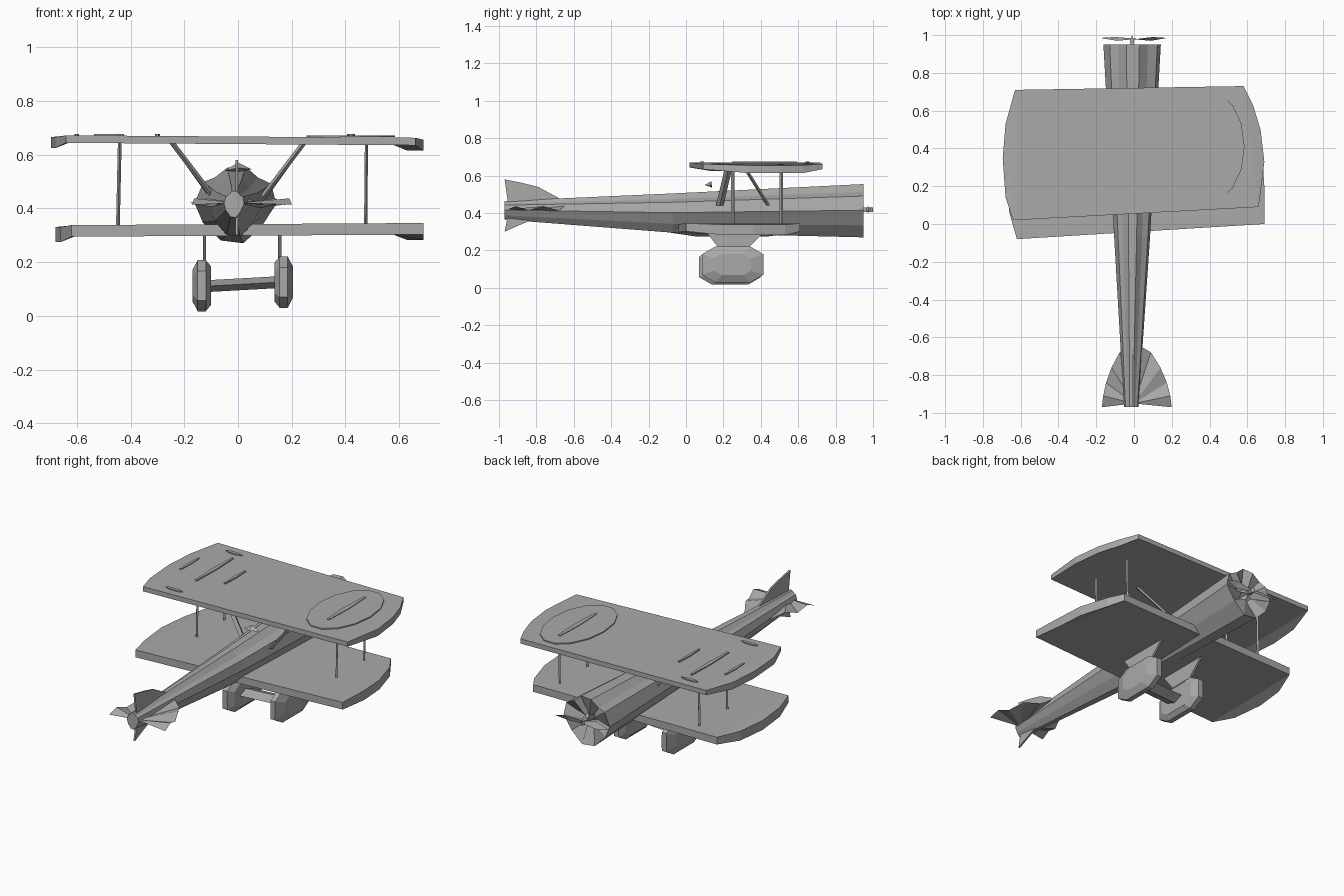
import bpy, bmesh, math
from mathutils import Vector

cube = bpy.data.objects.get("Cube")
if cube:
    bpy.data.objects.remove(cube)

grey = bpy.data.materials.new("plain_grey")
grey.use_nodes = True
COLOUR = (0.4, 0.4, 0.4, 1)
grey.diffuse_color = COLOUR
grey.node_tree.nodes["Principled BSDF"].inputs["Base Color"].default_value = COLOUR


def build(name, verts, faces):
    mesh = bpy.data.meshes.new(name)
    bm = bmesh.new()
    vs = [bm.verts.new(v) for v in verts]
    for f in faces:
        bm.faces.new([vs[i] for i in f])
    bmesh.ops.recalc_face_normals(bm, faces=bm.faces)
    bm.to_mesh(mesh)
    bm.free()
    mesh.materials.append(grey)
    obj = bpy.data.objects.new(name, mesh)
    bpy.context.collection.objects.link(obj)
    return obj


def loft(name, rings, caps=True):
    n = len(rings[0])
    verts = [v for r in rings for v in r]
    faces = [(k * n + i, k * n + (i + 1) % n, (k + 1) * n + (i + 1) % n, (k + 1) * n + i)
             for k in range(len(rings) - 1) for i in range(n)]
    if caps:
        faces += [tuple(range(n)), tuple(range(len(verts) - n, len(verts)))]
    return build(name, verts, faces)


def plate(name, outline, offset):
    d = Vector(offset) / 2
    return loft(name, [[Vector(p) - d for p in outline], [Vector(p) + d for p in outline]])


def strut(name, a, b, rx, ry):
    shape = [(-rx, 0), (0, -ry), (rx, 0), (0, ry)]
    return loft(name, [[(p[0] + x, p[1] + y, p[2]) for x, y in shape] for p in (a, b)])


# Wings: flat slabs with drooping curved tips
def wing(name, corners, left_tip, right_tip, top, slope, thick):
    rl, rr, fr, fl = corners
    z = lambda p: top + slope * p[0]
    loft(name, [[(p[0], p[1], z(p) - d) for p in corners] for d in (thick, 0)])
    for side, rear, tip, front in (("left", rr, left_tip, fr), ("right", rl, right_tip, fl)):
        pts = [rear] + tip + [front]
        droop = [0] + [1] * len(tip) + [0]
        loft(name + "_tip_" + side, [
            [(p[0], p[1], z(p) - thick - 0.02 * k) for p, k in zip(pts, droop)],
            [(p[0], p[1], z(p) - 0.007 * k) for p, k in zip(pts, droop)]])


wing("upper_wing", [(-0.64, 0.02), (0.66, 0.09), (0.58, 0.73), (-0.63, 0.71)],
     [(0.69, 0.33), (0.67, 0.5), (0.63, 0.63)],
     [(-0.68, 0.14), (-0.695, 0.35), (-0.68, 0.53)], 0.667, -0.007, 0.028)
wing("lower_wing", [(-0.62, -0.08), (0.69, 0.0), (0.58, 0.61), (-0.61, 0.58)],
     [(0.69, 0.2), (0.68, 0.36), (0.63, 0.53)],
     [(-0.66, 0.06), (-0.68, 0.25), (-0.66, 0.43)], 0.341, 0.006, 0.043)


# Raised ovals and slits on the upper wing
def oval(name, cx, cy, rx, ry, z, n):
    pts = [(cx + rx * math.cos(2 * math.pi * i / n), cy + ry * math.sin(2 * math.pi * i / n), z)
           for i in range(n)]
    return plate(name, pts, (0, 0, 0.007))


oval("oval_panel_left", 0.42, 0.41, 0.165, 0.28, 0.668, 14)
oval("oval_slit_left", 0.42, 0.42, 0.015, 0.2, 0.672, 6)
oval("oval_slit_right", -0.45, 0.42, 0.012, 0.2, 0.673, 6)
for i, (x, y, l) in enumerate([(-0.3, 0.4, 0.11), (-0.6, 0.4, 0.1)]):
    oval("oval_edge_%d" % i, x, y, 0.009, l, 0.673, 6)
for i, (x, y) in enumerate([(-0.48, 0.65), (-0.48, 0.085)]):
    oval("oval_end_%d" % i, x, y, 0.055, 0.012, 0.673, 6)

# Fuselage: uneven twelve-sided tube tapering to the tail
section = [(1, .02), (.88, .55), (.55, .72), (.25, 1), (-.2, .97), (-.5, .72),
           (-.78, .6), (-1, .05), (-.8, -.45), (-.35, -.93), (.2, -1), (.65, -.55)]


def ring(y, cx, w, low, high):
    mid, h = (low + high) / 2, (high - low) / 2
    return [(cx + w * x, y, mid + h * z) for x, z in section]


loft("fuselage", [ring(-0.97, -0.015, 0.038, 0.365, 0.465), ring(-0.07, -0.01, 0.095, 0.295, 0.505),
                  ring(0.95, -0.01, 0.152, 0.27, 0.555)], caps=False)
build("tail_cap", ring(-0.97, -0.015, 0.038, 0.365, 0.465), [range(12)])

# Nose: recessed fan of radial blades
rim = ring(0.95, -0.01, 0.152, 0.27, 0.555)
hub = [(-0.01 + 0.25 * (x + 0.01), 0.935 - 0.035 * (i % 2), 0.415 + 0.25 * (z - 0.415))
       for i, (x, y, z) in enumerate(rim)]
core = [(-0.01, 0.95, 0.415)]
build("nose_fan", rim + hub + core,
      [(i, (i + 1) % 12, 12 + (i + 1) % 12, 12 + i) for i in range(12)]
      + [(12 + i, 12 + (i + 1) % 12, 24) for i in range(12)])

# Propeller and shaft
build("propeller", [(-0.18, 0.985, 0.42), (-0.09, 0.97, 0.44), (0, 0.978, 0.425), (0.1, 0.99, 0.435),
                    (0.175, 0.985, 0.415), (0.09, 0.97, 0.4), (0, 0.982, 0.41), (-0.1, 0.99, 0.405)],
      [(0, 1, 7), (1, 2, 6, 7), (2, 3, 5, 6), (3, 4, 5)])
strut("propeller_shaft", (-0.01, 0.965, 0.405), (-0.01, 0.965, 0.43), 0.012, 0.035)

# Tailplane: pleated fans on both sides
for side, s, w in (("left", 1, 0.2), ("right", -1, 0.17)):
    arc = [(0.2, -0.65), (0.45, -0.68), (0.7, -0.76), (0.87, -0.84), (0.96, -0.91), (1, -0.97)]
    pts = [(s * w * x, y, 0.425 + 0.012 * (-1) ** i) for i, (x, y) in enumerate(arc)]
    pts.append((0, -0.95, 0.42))
    build("tailplane_" + side, pts, [(i, i + 1, 6) for i in range(5)])

# Fin and tail skid
plate("fin", [(-0.005, y, z) for y, z in [(-0.97, 0.58), (-0.87, 0.56), (-0.79, 0.54), (-0.68, 0.48),
                                         (-0.68, 0.45), (-0.95, 0.44)]], (0.01, 0, 0))
plate("lower_fin", [(-0.005, y, z) for y, z in [(-0.97, 0.3), (-0.88, 0.34), (-0.78, 0.38),
                                               (-0.95, 0.4)]], (0.01, 0, 0))

# Interplane and cabane struts
for tag, y in (("rear", 0.25), ("front", 0.51)):
    strut("wing_strut_right_" + tag, (-0.447, y, 0.33), (-0.44, y, 0.645), 0.007, 0.009)
    strut("wing_strut_left_" + tag, (0.475, y, 0.33), (0.478, y, 0.645), 0.006, 0.009)
for side, s in (("left", 1), ("right", -1)):
    strut("cabane_rear_" + side, (s * 0.09, 0.18, 0.44), (s * 0.25, 0.23, 0.65), 0.012, 0.02)
    strut("cabane_front_" + side, (s * 0.1, 0.44, 0.44), (s * 0.25, 0.31, 0.65), 0.008, 0.01)

# Windscreen
build("windscreen", [(-0.05, 0.13, 0.54), (0.05, 0.13, 0.545), (0, 0.1, 0.55), (0, 0.135, 0.57),
                     (0, 0.14, 0.535)], [(0, 2, 3), (2, 1, 3), (1, 4, 3), (4, 0, 3), (0, 4, 1, 2)])

# Undercarriage: lumpy wheels, tapered legs, faired axle
for side, x, cy, cz, out, leg in (("left", 0.17, 0.25, 0.125, 1, 0.155),
                                  ("right", -0.135, 0.235, 0.112, -1, -0.125)):
    def tyre(dx, k, n=12):
        rs = [(0.19, 0.11) if i % 3 else (0.165, 0.095) for i in range(n)]
        return [(x + out * dx, cy + k * r[0] * math.cos(2 * math.pi * i / n),
                 cz + k * r[1] * math.sin(2 * math.pi * i / n)) for i, r in enumerate(rs)]
    loft("wheel_" + side, [tyre(-0.035, 0.75), tyre(-0.015, 1), tyre(0.015, 1), tyre(0.035, 0.6)])
    plate("wheel_leg_" + side, [(leg, 0.1, 0.31), (leg, 0.43, 0.31), (leg, 0.3, 0.18),
                                (leg, 0.2, 0.18)], (0.012, 0, 0))
loft("axle", [[(x, 0.22 + y, z + h) for y, h in [(-0.06, 0), (0, -0.022), (0.06, 0), (0, 0.022)]]
              for x, z in ((-0.12, 0.11), (0.15, 0.125))])
